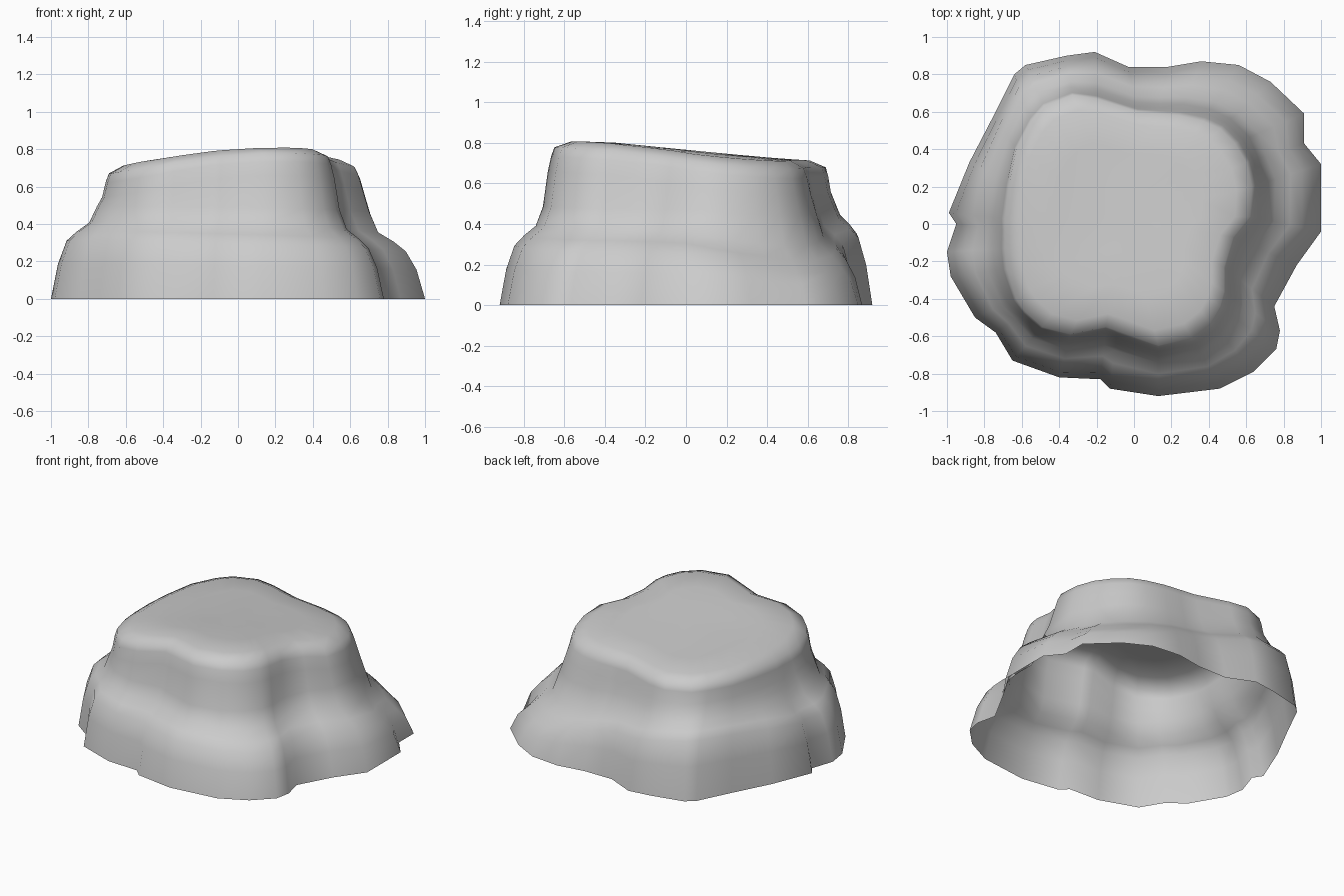
import bpy, bmesh

cube = bpy.data.objects.get("Cube")
if cube:
    bpy.data.objects.remove(cube, do_unlink=True)

# Matched outline points, counter-clockwise: (foot x, foot y, rim x, rim y)
OUTLINE = [
    (1.00, 0.32, 0.63, 0.20), (0.91, 0.43, 0.60, 0.33), (0.91, 0.59, 0.54, 0.43),
    (0.73, 0.76, 0.46, 0.51), (0.56, 0.85, 0.37, 0.55), (0.36, 0.87, 0.24, 0.58),
    (0.18, 0.84, 0.13, 0.59), (-0.03, 0.84, 0.02, 0.60), (-0.21, 0.92, -0.20, 0.67),
    (-0.36, 0.90, -0.33, 0.69), (-0.58, 0.85, -0.48, 0.63), (-0.64, 0.80, -0.55, 0.55),
    (-0.75, 0.58, -0.63, 0.40), (-0.88, 0.33, -0.67, 0.20), (-0.99, 0.06, -0.69, 0.03),
    (-0.95, 0.00, -0.69, -0.03), (-1.00, -0.15, -0.69, -0.13), (-0.98, -0.28, -0.68, -0.24),
    (-0.85, -0.50, -0.63, -0.40), (-0.74, -0.58, -0.58, -0.47), (-0.65, -0.73, -0.49, -0.55),
    (-0.40, -0.82, -0.34, -0.59), (-0.18, -0.83, -0.15, -0.55), (-0.13, -0.88, -0.09, -0.57),
    (0.13, -0.92, 0.13, -0.65), (0.46, -0.88, 0.31, -0.61), (0.64, -0.79, 0.41, -0.53),
    (0.76, -0.67, 0.46, -0.44), (0.78, -0.57, 0.48, -0.36), (0.75, -0.44, 0.48, -0.23),
    (0.87, -0.22, 0.53, -0.07), (1.00, -0.04, 0.62, 0.04),
]


def shoulder(x, y):
    """Height change of the ledge: high at back left, low at back right."""
    return 0.02 * abs(y) - 0.03 * x - max(y, 0) * (0.2 * x + 0.05 * abs(x))


def top(x, y):
    """Gently crowned top that slopes down to the back and the front left."""
    return 0.765 + x * (0.025 - 0.08 * y) - 0.09 * max(y, -0.4) - 0.1 * x * x * (1 - y)


# Wall sections: blend from foot to rim, height function
SECTIONS = [
    (0.00, lambda x, y: 0.0),
    (0.12, lambda x, y: 0.17 + 0.5 * shoulder(x, y)),
    (0.27, lambda x, y: 0.28 + shoulder(x, y)),
    (0.44, lambda x, y: 0.33 + shoulder(x, y)),
    (0.66, lambda x, y: 0.38 + shoulder(x, y)),
    (0.79, lambda x, y: 0.48 + 0.5 * shoulder(x, y)),
    (0.88, lambda x, y: top(x, y) - 0.15),
    (0.94, lambda x, y: top(x, y) - 0.075),
    (1.00, lambda x, y: top(x, y) - 0.03),
]

bm = bmesh.new()
rings = []
for f, height in SECTIONS:
    ring = []
    for fx, fy, rx, ry in OUTLINE:
        x, y = fx + (rx - fx) * f, fy + (ry - fy) * f
        ring.append(bm.verts.new((x, y, height(x, y))))
    rings.append(ring)

# Flat top, shrinking towards its middle
CX, CY = -0.05, 0.03
for s in (0.88, 0.6, 0.3):
    ring = []
    for _, _, rx, ry in OUTLINE:
        x, y = CX + (rx - CX) * s, CY + (ry - CY) * s
        ring.append(bm.verts.new((x, y, top(x, y))))
    rings.append(ring)
middle = bm.verts.new((CX, CY, top(CX, CY)))

# Skin the rings; the underside stays open
n = len(OUTLINE)
for low, high in zip(rings, rings[1:]):
    for i in range(n):
        j = (i + 1) % n
        bm.faces.new((low[i], low[j], high[j], high[i]))
for i in range(n):
    bm.faces.new((rings[-1][i], rings[-1][(i + 1) % n], middle))
for face in bm.faces:
    face.smooth = True

mesh = bpy.data.meshes.new("rock")
bm.to_mesh(mesh)
bm.free()
rock = bpy.data.objects.new("rock", mesh)
bpy.context.collection.objects.link(rock)

# Plain stone colour
GREY = (0.6, 0.6, 0.6, 1)
stone = bpy.data.materials.new("grey stone")
stone.use_nodes = True
stone.diffuse_color = GREY
stone.node_tree.nodes["Principled BSDF"].inputs["Base Color"].default_value = GREY
mesh.materials.append(stone)
